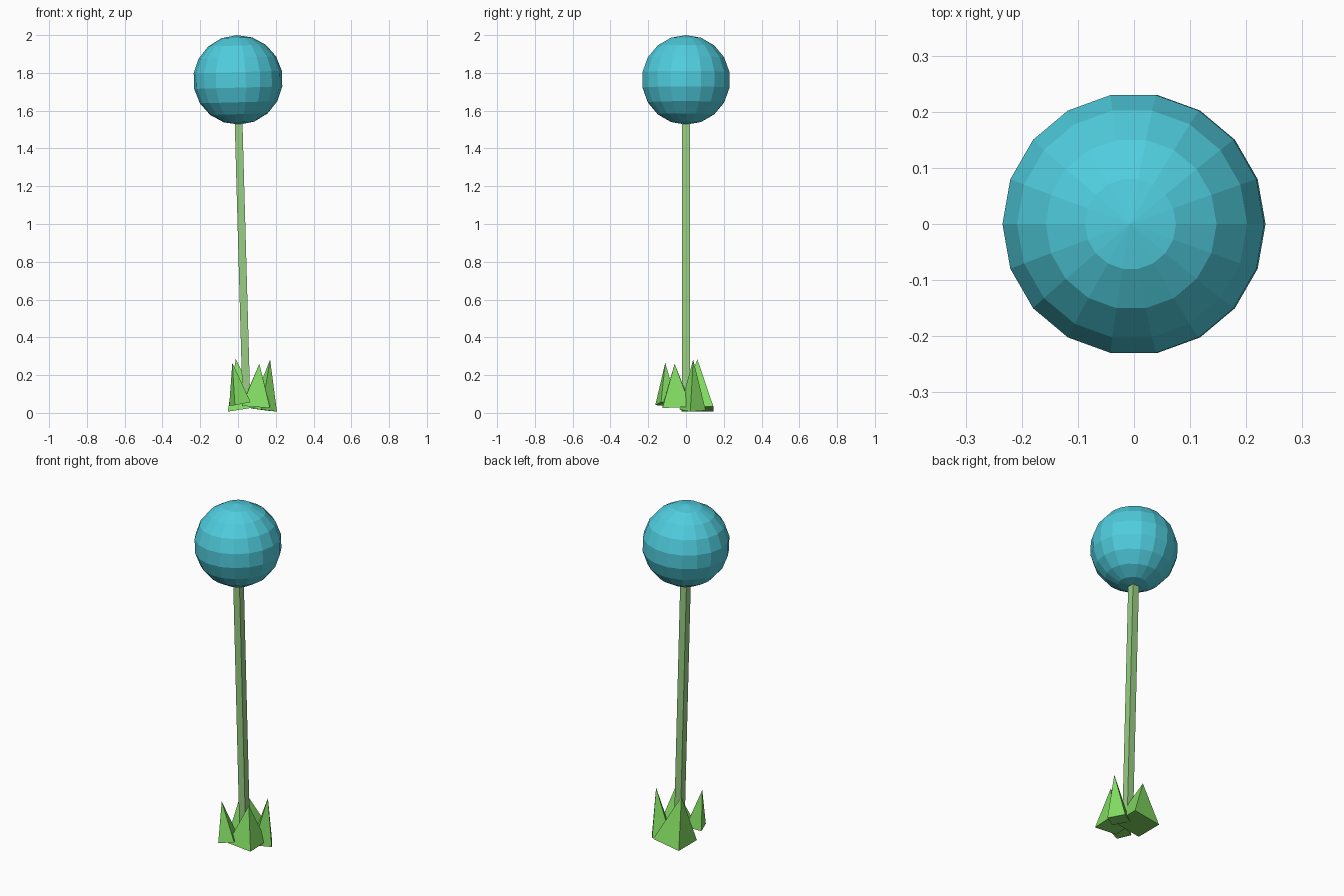
import bpy, bmesh, math
from mathutils import Vector, Matrix

if "Cube" in bpy.data.objects:
    bpy.data.objects.remove(bpy.data.objects["Cube"])


def material(name, rgb):
    m = bpy.data.materials.new(name)
    m.diffuse_color = (*rgb, 1)
    m.use_nodes = True
    m.node_tree.nodes["Principled BSDF"].inputs["Base Color"].default_value = m.diffuse_color
    return m


BLUE = material("bloom blue", (0.08, 0.61, 0.73))
STEM = material("stem green", (0.32, 0.62, 0.23))
LEAF = material("leaf green", (0.22, 0.70, 0.12))


def add_object(name, bm, *mats):
    bmesh.ops.recalc_face_normals(bm, faces=bm.faces)
    mesh = bpy.data.meshes.new(name)
    bm.to_mesh(mesh)
    bm.free()
    for m in mats:
        mesh.materials.append(m)
    ob = bpy.data.objects.new(name, mesh)
    bpy.context.collection.objects.link(ob)
    return ob


LEAN = Matrix.Rotation(math.radians(-1.6), 4, 'Y')

# Round bloom: low-poly ball, leaning with the stem
bm = bmesh.new()
bmesh.ops.create_uvsphere(bm, u_segments=18, v_segments=9, radius=0.237)
bm.transform(Matrix.Translation((0, 0, 1.763)) @ LEAN
             @ Matrix.Rotation(math.radians(10), 4, 'Z'))
add_object("bloom", bm, BLUE)

# Square stem with a blue underside
bm = bmesh.new()
bmesh.ops.create_cube(bm, size=1)
for f in bm.faces:
    f.material_index = 1 if f.normal.z < -0.5 else 0
bm.transform(Matrix.Translation((0.024, 0, 0.79)) @ LEAN
             @ Matrix.Diagonal((0.041, 0.041, 1.52, 1)))
add_object("stem", bm, STEM, BLUE)


# Leaves: four-sided pyramids whose base is square to the leaning axis
def leaf(name, base, tip, side, turn):
    base, tip = Vector(base), Vector(tip)
    axis = tip - base
    bm = bmesh.new()
    bmesh.ops.create_cone(bm, cap_ends=True, segments=4, radius1=side / math.sqrt(2),
                          radius2=0, depth=axis.length)
    bmesh.ops.remove_doubles(bm, verts=bm.verts, dist=1e-5)
    # put the square's sides on the axes, then turn
    corner = max(bm.verts, key=lambda v: -v.co.z + v.co.x * 0.1).co
    square_up = math.radians(45) - math.atan2(corner.y, corner.x)
    tilt = Vector((0, 0, 1)).rotation_difference(axis).to_matrix().to_4x4()
    bm.transform(Matrix.Translation((base + tip) / 2) @ tilt
                 @ Matrix.Rotation(math.radians(turn) + square_up, 4, 'Z'))
    add_object(name, bm, LEAF)


leaf("front_leaf", (0.095, -0.05, 0.035), (0.113, -0.06, 0.26), 0.15, 0)
leaf("left_leaf", (0.01, -0.105, 0.047), (-0.03, -0.11, 0.265), 0.09, 20)
leaf("right_leaf", (0.137, 0.035, 0.015), (0.17, 0.038, 0.282), 0.10, 35)
leaf("back_leaf", (0.03, 0.06, 0.02), (-0.012, 0.06, 0.285), 0.17, 0)
